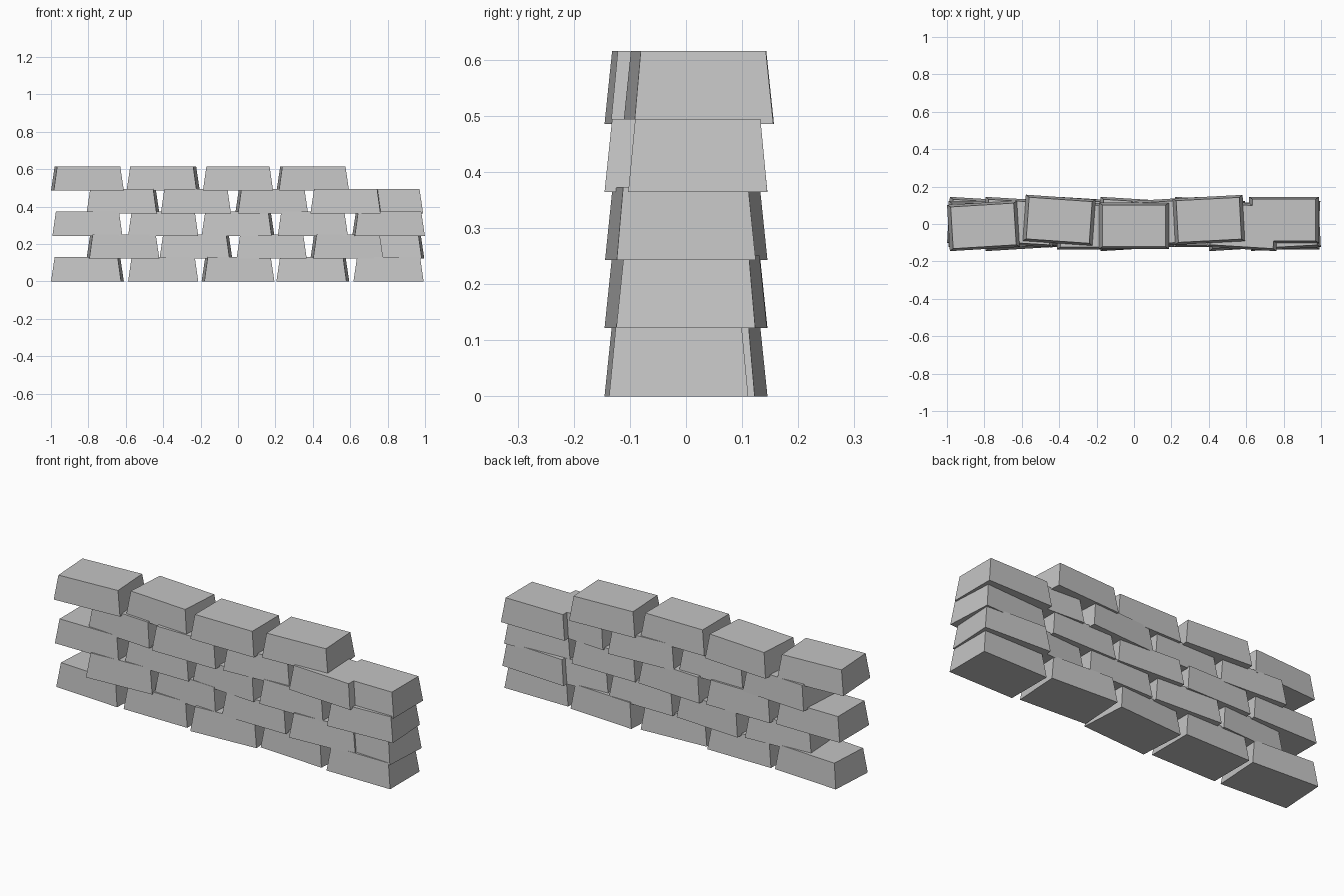
import bpy
import bmesh
from math import radians

old = bpy.data.objects.get("Cube")
if old:
    bpy.data.objects.remove(old, do_unlink=True)

# Stone colour
stone = bpy.data.materials.new("stone_grey")
stone.use_nodes = True
colour = (0.55, 0.55, 0.55, 1)
stone.diffuse_color = colour
stone.node_tree.nodes["Principled BSDF"].inputs["Base Color"].default_value = colour

LENGTH, DEPTH, HEIGHT = 0.375, 0.248, 0.13
PITCH = 0.1213   # courses sink slightly into each other
TAPER = 0.9      # top size relative to the base

# Shared tapered brick, standing on its base
bm = bmesh.new()
bmesh.ops.create_cube(bm, size=1)
for v in bm.verts:
    scale = TAPER if v.co.z > 0 else 1
    v.co.x *= LENGTH * scale
    v.co.y *= DEPTH * scale
    v.co.z = (v.co.z + 0.5) * HEIGHT
brick_mesh = bpy.data.meshes.new("tapered_brick")
bm.to_mesh(brick_mesh)
bm.free()
brick_mesh.materials.append(stone)

# Brick centres along even and odd courses
EVEN = (-0.805, -0.4, 0, 0.4, 0.805)
ODD = (-0.615, -0.225, 0.18, 0.582, 0.802)

# Per course: (depth shift, turn in degrees) of each brick
courses = [
    [(0.01, -3.5), (0, 0), (-0.01, 3.5), (0.01, -3.5), (-0.013, 0)],
    [(-0.01, 3.5), (0.01, -3.5), (0, 0), (-0.01, 3.5), (0.01, -3.2)],
    [(0, 0), (0.01, 0), (0.01, -3.5), (0, 0), (-0.01, 3.2)],
    [(0.01, -3.5), (-0.012, 0), (0.01, 3.5), (-0.01, -3.5), (0.021, 0)],
    [(-0.01, 3.5), (0.02, -4), (-0.01, 0), (0.022, 3)],
]

# Stack the wall
for row, course in enumerate(courses):
    centres = ODD if row % 2 else EVEN
    for col, (x, (y, turn)) in enumerate(zip(centres, course)):
        brick = bpy.data.objects.new(f"brick_course_{row + 1}_{col + 1}", brick_mesh)
        brick.location = (x, y, row * PITCH)
        brick.rotation_euler.z = radians(turn)
        bpy.context.collection.objects.link(brick)
